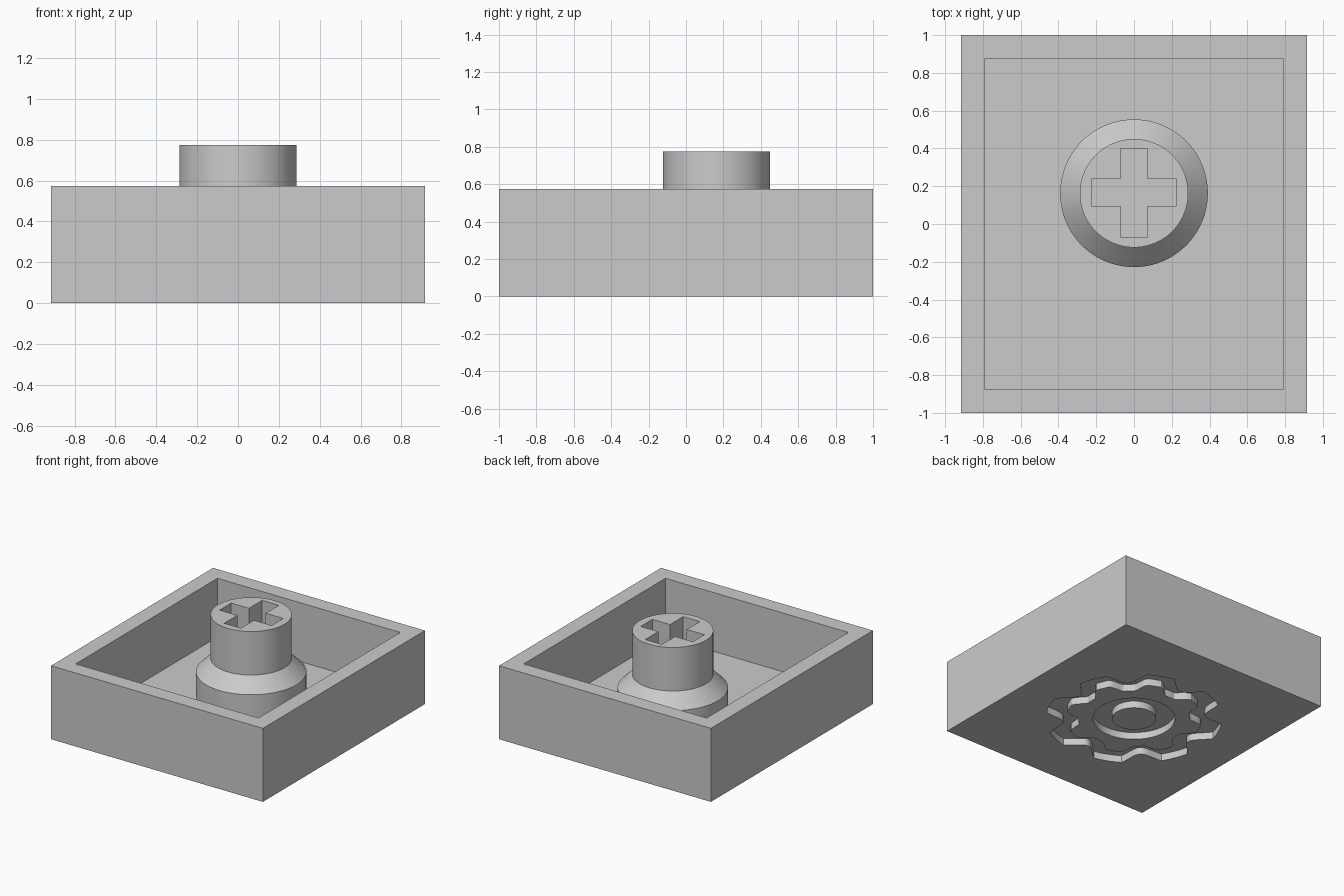
import bpy
import bmesh
from math import cos, sin, pi, radians

cube = bpy.data.objects.get("Cube")
if cube:
    bpy.data.objects.remove(cube, do_unlink=True)

grey = bpy.data.materials.new("plain_grey")
grey.use_nodes = True
COLOUR = (0.6, 0.6, 0.6, 1)
grey.diffuse_color = COLOUR
grey.node_tree.nodes["Principled BSDF"].inputs["Base Color"].default_value = COLOUR


def loft(name, loops, closed=False):
    """Skin matching point loops; cap the ends, or join last to first."""
    bm = bmesh.new()
    rings = [[bm.verts.new(p) for p in loop] for loop in loops]
    n = len(rings[0])
    pairs = list(zip(rings, rings[1:]))
    if closed:
        pairs.append((rings[-1], rings[0]))
    else:
        bm.faces.new(rings[0])
        bm.faces.new(rings[-1])
    for a, b in pairs:
        for i in range(n):
            j = (i + 1) % n
            bm.faces.new((a[i], a[j], b[j], b[i]))
    bmesh.ops.recalc_face_normals(bm, faces=bm.faces)
    mesh = bpy.data.meshes.new(name)
    bm.to_mesh(mesh)
    bm.free()
    mesh.materials.append(grey)
    obj = bpy.data.objects.new(name, mesh)
    bpy.context.collection.objects.link(obj)
    return obj


def at(points, z):
    return [(x, y, z) for x, y in points]


def rect(hx, hy):
    return [(-hx, -hy), (hx, -hy), (hx, hy), (-hx, hy)]


def circle(r, cy=0, n=96):
    return [(r * cos(2 * pi * i / n), cy + r * sin(2 * pi * i / n)) for i in range(n)]


def gear(tip, root, bias, teeth=8, n=192):
    """Gear outline with flattened teeth; a higher bias widens them."""
    pts = []
    for i in range(n):
        a = 2 * pi * i / n
        wave = max(-1, min(1, bias - 1.6 * cos(teeth * a)))
        r = (tip + root) / 2 + (tip - root) / 2 * wave
        pts.append((r * cos(a), r * sin(a)))
    return pts


def activate(obj):
    bpy.ops.object.select_all(action='DESELECT')
    obj.select_set(True)
    bpy.context.view_layer.objects.active = obj


def cut(obj, cutter):
    cutter.hide_render = True
    mod = obj.modifiers.new("cut", 'BOOLEAN')
    mod.operation = 'DIFFERENCE'
    mod.solver = 'EXACT'
    mod.object = cutter
    activate(obj)
    bpy.ops.object.modifier_apply(modifier=mod.name)
    bpy.data.objects.remove(cutter, do_unlink=True)


def groove(name, outer, inner):
    low, high = -0.05, 0.055
    return loft(name, [at(outer, low), at(outer, high), at(inner, high), at(inner, low)], True)


# Open tray
HEIGHT, FLOOR = 0.574, 0.115
tray = loft("tray", [at(rect(0.915, 1), 0), at(rect(0.915, 1), HEIGHT)])
cavity = rect(0.79, 0.875)
cut(tray, loft("cavity_cutter", [at(cavity, FLOOR), at(cavity, 1)]))

# Engraved gear outline and hub ring on the underside
cut(tray, groove("gear_groove_cutter", gear(0.635, 0.51, 0.6), gear(0.49, 0.4, 0)))
cut(tray, groove("hub_groove_cutter", circle(0.295), circle(0.158)))

# Stepped stem with a sloped shoulder
CY, TOP = 0.163, 0.775
wide, narrow = circle(0.391, CY), circle(0.287, CY)
stem = loft("stem", [at(wide, FLOOR - 0.02), at(wide, 0.33),
                     at(narrow, 0.435), at(narrow, TOP)])

# Cross-shaped socket in the stem
w, ax, ay = 0.072, 0.225, 0.234
cross = [(-w, -ay), (w, -ay), (w, -w), (ax, -w), (ax, w), (w, w),
         (w, ay), (-w, ay), (-w, w), (-ax, w), (-ax, -w), (-w, -w)]
cross = [(x, y + CY + 0.003) for x, y in cross]
cut(stem, loft("socket_cutter", [at(cross, 0.36), at(cross, 1)]))

# Smooth round walls, sharp edges
for obj in (tray, stem):
    activate(obj)
    bpy.ops.object.shade_smooth_by_angle(angle=radians(30))
